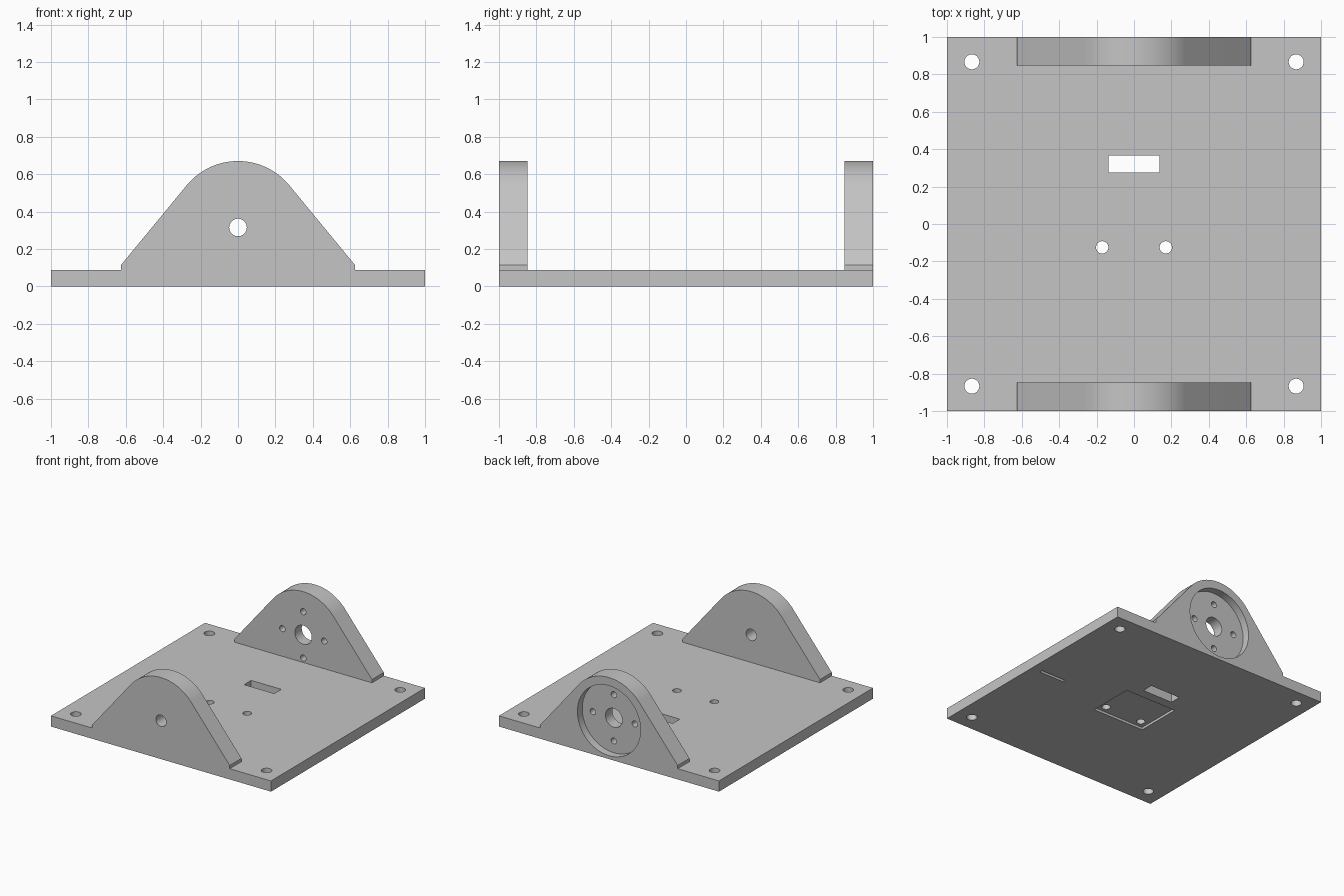
import bpy, bmesh, math
from mathutils import Matrix, Vector

cube = bpy.data.objects.get("Cube")
if cube:
    bpy.data.objects.remove(cube, do_unlink=True)

PLATE_TOP = 0.088
AXIS_Z = 0.315       # height of the shaft axis
ARCH_R = 0.355       # radius of the rounded bracket top
INNER_Y = 0.847      # inner face of each bracket

grey = bpy.data.materials.new("plain_grey")
grey.use_nodes = True
colour = (0.56, 0.56, 0.56, 1)
grey.diffuse_color = colour
grey.node_tree.nodes["Principled BSDF"].inputs["Base Color"].default_value = colour


def make_object(name, bm):
    bmesh.ops.recalc_face_normals(bm, faces=bm.faces)
    mesh = bpy.data.meshes.new(name)
    bm.to_mesh(mesh)
    bm.free()
    mesh.materials.append(grey)
    obj = bpy.data.objects.new(name, mesh)
    bpy.context.collection.objects.link(obj)
    return obj


def box(name, low, high):
    bm = bmesh.new()
    low, high = Vector(low), Vector(high)
    matrix = Matrix.Translation((low + high) / 2) @ Matrix.Diagonal((high - low).to_4d())
    bmesh.ops.create_cube(bm, size=1, matrix=matrix)
    return make_object(name, bm)


def rod(name, centre, radius, length, along_y=False, sides=48):
    bm = bmesh.new()
    turn = Matrix.Rotation(math.pi / 2, 4, 'X') if along_y else Matrix.Identity(4)
    bmesh.ops.create_cone(bm, cap_ends=True, segments=sides, radius1=radius, radius2=radius,
                          depth=length, matrix=Matrix.Translation(centre) @ turn)
    return make_object(name, bm)


def cut(target, cutter, keep=False):
    cutter.hide_render = True
    mod = target.modifiers.new("cut", 'BOOLEAN')
    mod.operation = 'DIFFERENCE'
    mod.solver = 'EXACT'
    mod.object = cutter
    bpy.context.view_layer.objects.active = target
    bpy.ops.object.modifier_apply(modifier=mod.name)
    if not keep:
        bpy.data.objects.remove(cutter, do_unlink=True)


def bracket(name, y0, y1):
    # Half outline: foot, short upright, then the arc tangent to the slope
    foot = Vector((0.625, 0.115))
    to_foot = foot - Vector((0, AXIS_Z))
    start = math.atan2(to_foot.y, to_foot.x) + math.acos(ARCH_R / to_foot.length)
    steps = 48
    outline = [(foot.x, PLATE_TOP), tuple(foot)]
    for i in range(steps + 1):
        a = start + (math.pi - 2 * start) * i / steps
        outline.append((ARCH_R * math.cos(a), AXIS_Z + ARCH_R * math.sin(a)))
    outline += [(-foot.x, foot.y), (-foot.x, PLATE_TOP)]
    bm = bmesh.new()
    face = bm.faces.new([bm.verts.new((x, y0, z)) for x, z in outline])
    moved = bmesh.ops.extrude_face_region(bm, geom=[face])
    verts = [v for v in moved["geom"] if isinstance(v, bmesh.types.BMVert)]
    bmesh.ops.translate(bm, verts=verts, vec=(0, y1 - y0, 0))
    return make_object(name, bm)


# Base plate and the two upright brackets
plate = box("base_plate", (-1, -1, 0), (1, 1, PLATE_TOP))
front = bracket("front_bracket", -1, -INNER_Y)
rear = bracket("rear_bracket", INNER_Y, 1)

# Corner screw holes, small screw holes and cable slot in the plate
for sx in (-1, 1):
    for sy in (-1, 1):
        cut(plate, rod("corner_hole", (sx * 0.867, sy * 0.867, 0), 0.04, 1))
    cut(plate, rod("screw_hole", (sx * 0.17, -0.125, 0), 0.033, 1))
cut(plate, box("cable_slot", (-0.137, 0.275, -1), (0.137, 0.367, 1)))

# Shallow pocket and narrow blind groove on the underside
cut(plate, box("underside_pocket", (-0.235, -0.185, -0.1), (0.235, 0.195, 0.02)))
cut(plate, box("underside_groove", (0.685, -0.012, -0.1), (0.915, 0.012, 0.03)))

# Shaft hole in the front bracket
cut(front, rod("shaft_hole", (0, -0.92, AXIS_Z), 0.047, 0.5, True))

# Round recess on the rear, which also bites into the plate edge
recess = rod("round_recess", (0, 1.037, AXIS_Z), 0.287, 0.2, True, 96)
cut(plate, recess, keep=True)
cut(rear, recess)

# Large centre hole with a ring of four screw holes in the rear bracket
cut(rear, rod("centre_hole", (0, 0.92, AXIS_Z), 0.077, 0.5, True))
for i in range(4):
    a = i * math.pi / 2
    spot = (0.19 * math.cos(a), 0.92, AXIS_Z + 0.19 * math.sin(a))
    cut(rear, rod("ring_hole", spot, 0.025, 0.5, True, 32))

# Smooth curved walls, crisp edges
bpy.ops.object.select_all(action='DESELECT')
for part in (plate, front, rear):
    part.select_set(True)
bpy.context.view_layer.objects.active = plate
bpy.ops.object.shade_smooth_by_angle(angle=math.radians(25))
